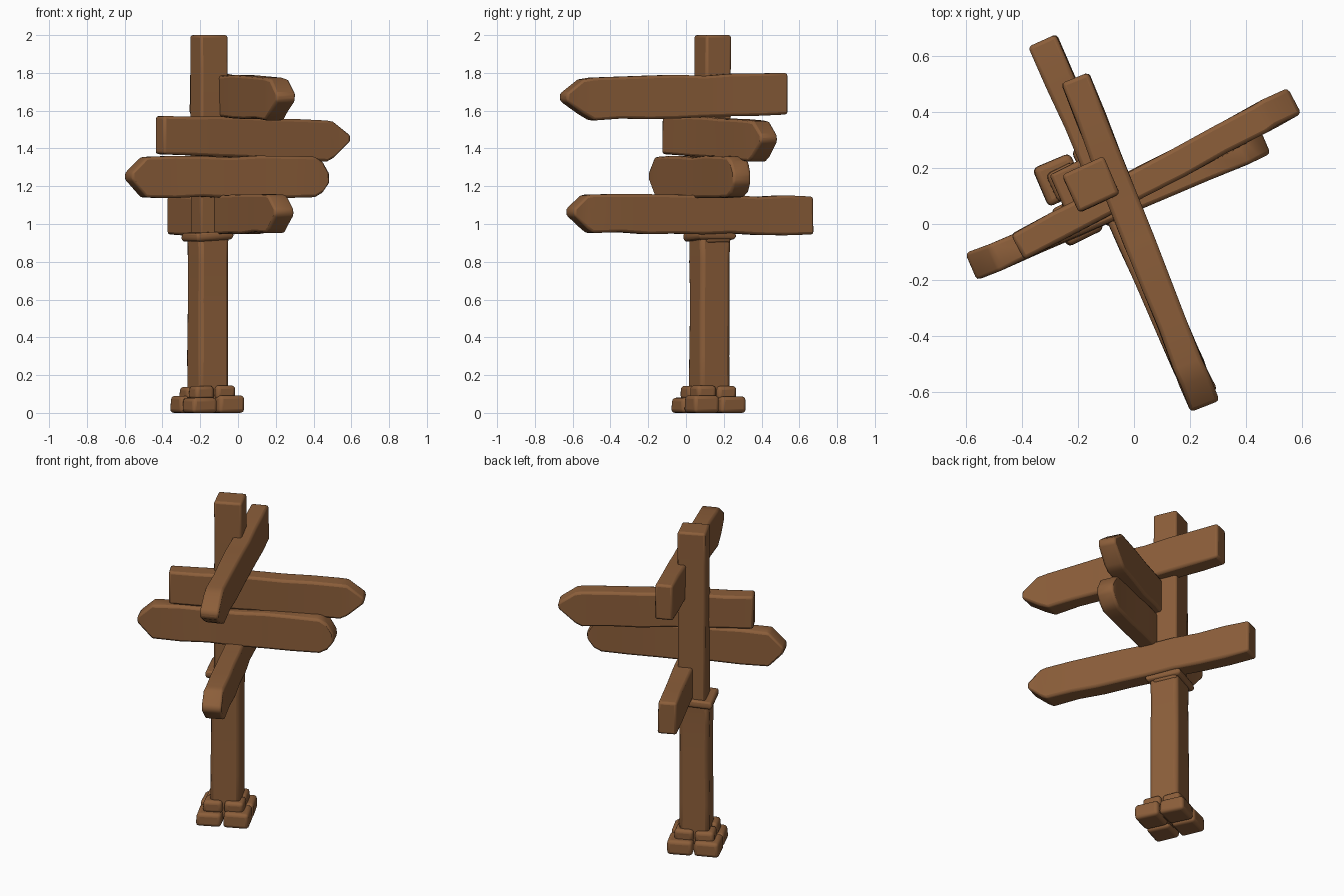
import bpy, bmesh, math, random
from mathutils import Vector

if "Cube" in bpy.data.objects:
    bpy.data.objects.remove(bpy.data.objects["Cube"])

random.seed(4)
wood = bpy.data.materials.new("brown_wood")
wood.diffuse_color = (0.26, 0.112, 0.042, 1)
wood.use_nodes = True
wood.node_tree.nodes["Principled BSDF"].inputs["Base Color"].default_value = wood.diffuse_color

ANG = math.radians(24.5)                      # twist of the whole post
U = Vector((math.cos(ANG), math.sin(ANG), 0))
V = Vector((-math.sin(ANG), math.cos(ANG), 0))


def jit(a):
    return random.uniform(-a, a)


def loft(name, rings, bevel, segments=2):
    """Skin a list of four-point rings, cap both ends, round the edges."""
    bm = bmesh.new()
    vr = [[bm.verts.new(p) for p in r] for r in rings]
    for a, b in zip(vr, vr[1:]):
        for i in range(4):
            j = (i + 1) % 4
            bm.faces.new((a[i], a[j], b[j], b[i]))
    bm.faces.new(vr[0][::-1])
    bm.faces.new(vr[-1])
    bmesh.ops.recalc_face_normals(bm, faces=bm.faces)
    me = bpy.data.meshes.new(name)
    bm.to_mesh(me)
    bm.free()
    me.materials.append(wood)
    ob = bpy.data.objects.new(name, me)
    bpy.context.collection.objects.link(ob)
    m = ob.modifiers.new("round", 'BEVEL')
    m.width, m.segments = bevel, segments
    m.limit_method, m.angle_limit = 'ANGLE', math.radians(30)
    bpy.ops.object.select_all(action='DESELECT')
    ob.select_set(True)
    bpy.context.view_layer.objects.active = ob
    bpy.ops.object.shade_smooth_by_angle(angle=math.radians(50))
    return ob


def square(cx, cy, z, hu, hv, wob=0.0, tilt=0.0):
    c = Vector((cx, cy, z))
    return [c + U * (a * hu + jit(wob)) + V * (b * hv + jit(wob)) + Vector((0, 0, a * tilt))
            for a, b in ((-1, -1), (1, -1), (1, 1), (-1, 1))]


def board(name, p0, p1, axis, stations, thick):
    """Plank along p0-p1; stations are (coordinate on axis, bottom z, top z)."""
    p0, p1 = Vector((*p0, 0)), Vector((*p1, 0))
    d = (p1 - p0).normalized()
    side = Vector((-d.y, d.x, 0))
    dense = []
    for a, b in zip(stations, stations[1:]):
        dense.append(a)
        n = int(abs(b[0] - a[0]) / 0.13)
        for k in range(1, n):
            t = k / n
            dense.append(tuple(x + (y - x) * t + (jit(0.006) if i else 0)
                               for i, (x, y) in enumerate(zip(a, b))))
    dense.append(stations[-1])
    rings = []
    for s, zb, zt in dense:
        c = p0 + (p1 - p0) * ((s - p0[axis]) / (p1[axis] - p0[axis]))
        h = thick / 2
        rings.append([c + side * (w * h + jit(0.004)) + Vector((0, 0, z))
                      for w, z in ((-1, zb), (1, zb), (1, zt), (-1, zt))])
    return loft(name, rings, 0.014)


# Post: thicker lower shaft, slimmer upper shaft
loft("lower_post", [square(-0.16, 0.125, z, h, h, 0.003) for z, h in
                    ((0.02, 0.088), (0.3, 0.087), (0.6, 0.086), (0.8, 0.087), (0.94, 0.088))], 0.022)
loft("upper_post", [square(-0.153, 0.141, z, 0.081, 0.073, 0.002) for z in
                    (0.9, 1.2, 1.5, 1.8, 2.0)], 0.013)

# Collar below the planks
loft("collar", [square(-0.163, 0.125, z, h, h, 0.004, 0.006) for z, h in
                ((0.912, 0.098), (0.93, 0.107), (0.958, 0.103))], 0.012)

# Base: two tiers of chunky blocks, one per corner
for i, (a, b) in enumerate(((-1, -1), (1, -1), (1, 1), (-1, 1))):
    for tier, z0, z1, out in (("lower", 0.0, 0.085, 0.152), ("upper", 0.07, 0.145, 0.116)):
        gap = 0.004
        h = (out - gap) / 2
        c = Vector((-0.163, 0.12, 0)) + U * a * (gap + h) + V * b * (gap + h)
        top = z1 + jit(0.008)
        loft(f"{tier}_base_block_{i + 1}",
             [square(c.x, c.y, z0, h, h, 0.003), square(c.x, c.y, top, h * 0.97, h * 0.97, 0.004)],
             0.02, 3)

# Planks, top to bottom
board("top_plank", (-0.212, 0.522), (0.252, -0.65), 1,
      [(0.522, 1.58, 1.80), (-0.50, 1.548, 1.775), (-0.56, 1.585, 1.765), (-0.652, 1.65, 1.69)], 0.108)
board("second_plank", (-0.415, -0.085), (0.57, 0.44), 0,
      [(-0.415, 1.37, 1.572), (0.45, 1.33, 1.548), (0.485, 1.35, 1.542), (0.573, 1.435, 1.47)], 0.105)
board("third_plank", (-0.575, -0.15), (0.465, 0.297), 0,
      [(-0.582, 1.235, 1.27), (-0.50, 1.14, 1.355), (0.39, 1.142, 1.357),
       (0.43, 1.165, 1.33), (0.468, 1.22, 1.265)], 0.103)
board("bottom_plank", (-0.33, 0.655), (0.245, -0.615), 1,
      [(0.655, 0.945, 1.145), (-0.51, 0.952, 1.157), (-0.54, 0.975, 1.152), (-0.615, 1.045, 1.08)], 0.112)
